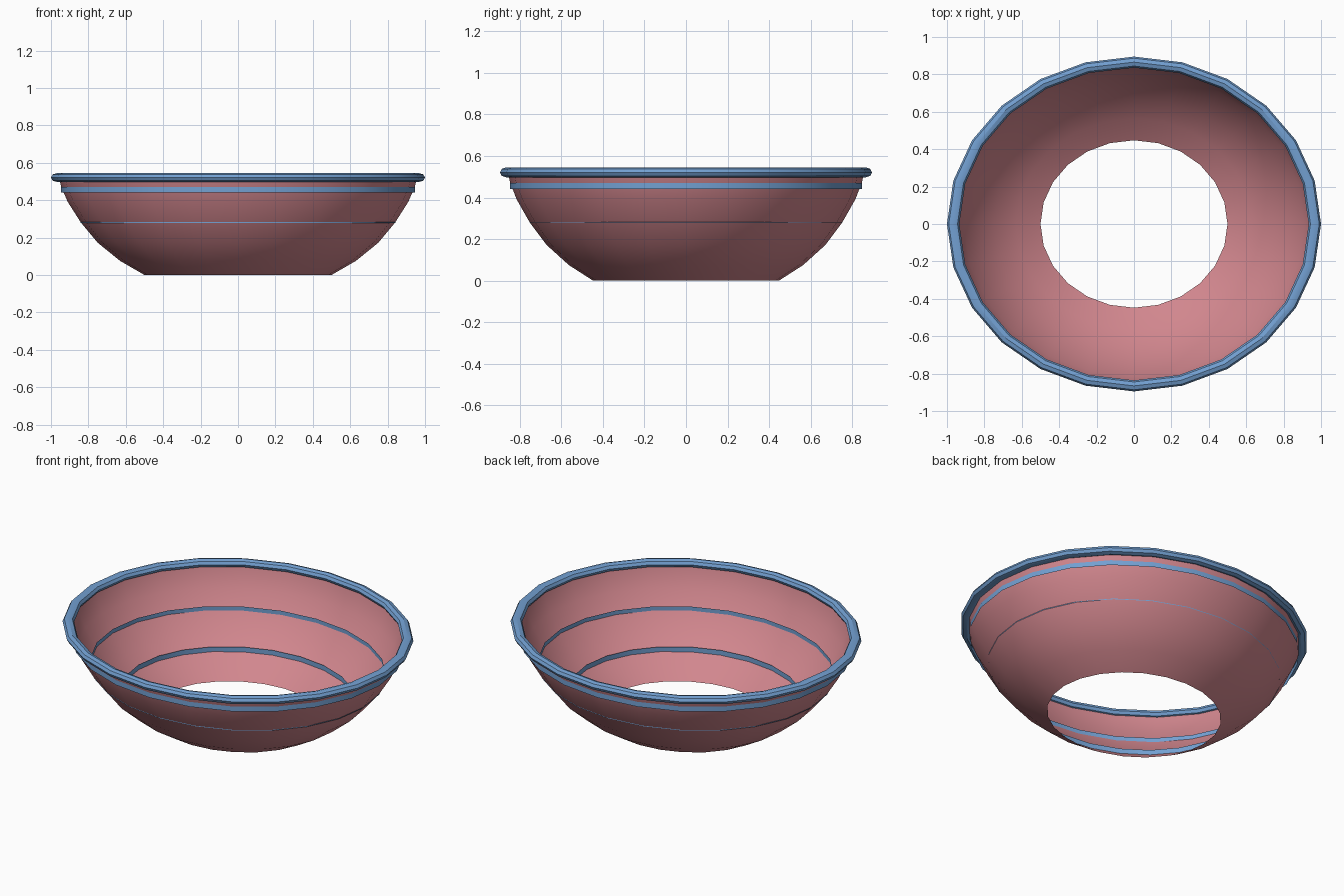
import bpy
import bmesh
from math import cos, sin, pi, radians

SIDES = 24
DEPTH = 0.895  # the plan is slightly oval

if "Cube" in bpy.data.objects:
    bpy.data.objects.remove(bpy.data.objects["Cube"], do_unlink=True)


def material(name, colour):
    mat = bpy.data.materials.new(name)
    mat.use_nodes = True
    mat.diffuse_color = colour
    mat.node_tree.nodes["Principled BSDF"].inputs["Base Color"].default_value = colour
    return mat


def lathe(name, profile, mat, closed=False, smooth_angle=35):
    """Sweep a (radius, height) profile around z into an oval surface."""
    bm = bmesh.new()
    rings = []
    for i in range(SIDES):
        a = 2 * pi * i / SIDES
        rings.append([bm.verts.new((r * cos(a), r * sin(a) * DEPTH, z)) for r, z in profile])
    count = len(profile)
    for i in range(SIDES):
        here, after = rings[i], rings[(i + 1) % SIDES]
        for j in range(count if closed else count - 1):
            k = (j + 1) % count
            bm.faces.new((here[j], after[j], after[k], here[k]))
    mesh = bpy.data.meshes.new(name)
    bm.to_mesh(mesh)
    bm.free()
    mesh.materials.append(mat)
    obj = bpy.data.objects.new(name, mesh)
    bpy.context.collection.objects.link(obj)
    bpy.ops.object.select_all(action="DESELECT")
    obj.select_set(True)
    bpy.context.view_layer.objects.active = obj
    bpy.ops.object.shade_smooth_by_angle(angle=radians(smooth_angle))
    return obj


pink = material("dusty pink", (0.64, 0.24, 0.27, 1))
blue = material("soft blue", (0.17, 0.35, 0.64, 1))

# Open thin-walled bowl with no floor
lathe("bowl", [(0.5, 0), (0.63, 0.075), (0.75, 0.172), (0.84, 0.28),
               (0.91, 0.39), (0.945, 0.47), (0.958, 0.52)], pink)

# Faceted rolled rim
rim = [(0.967 + 0.033 * cos(t * pi / 4), 0.521 + 0.024 * sin(t * pi / 4)) for t in range(8)]
lathe("rim", rim, blue, closed=True)

# Thin upright hoops: one outside under the rim, two inside the wall
for name, radius, low, high in (("upper_hoop", 0.947, 0.44, 0.47),
                                ("middle_hoop", 0.842, 0.279, 0.308),
                                ("lower_hoop", 0.668, 0.108, 0.138)):
    lathe(name, [(radius, low), (radius, high)], blue)
